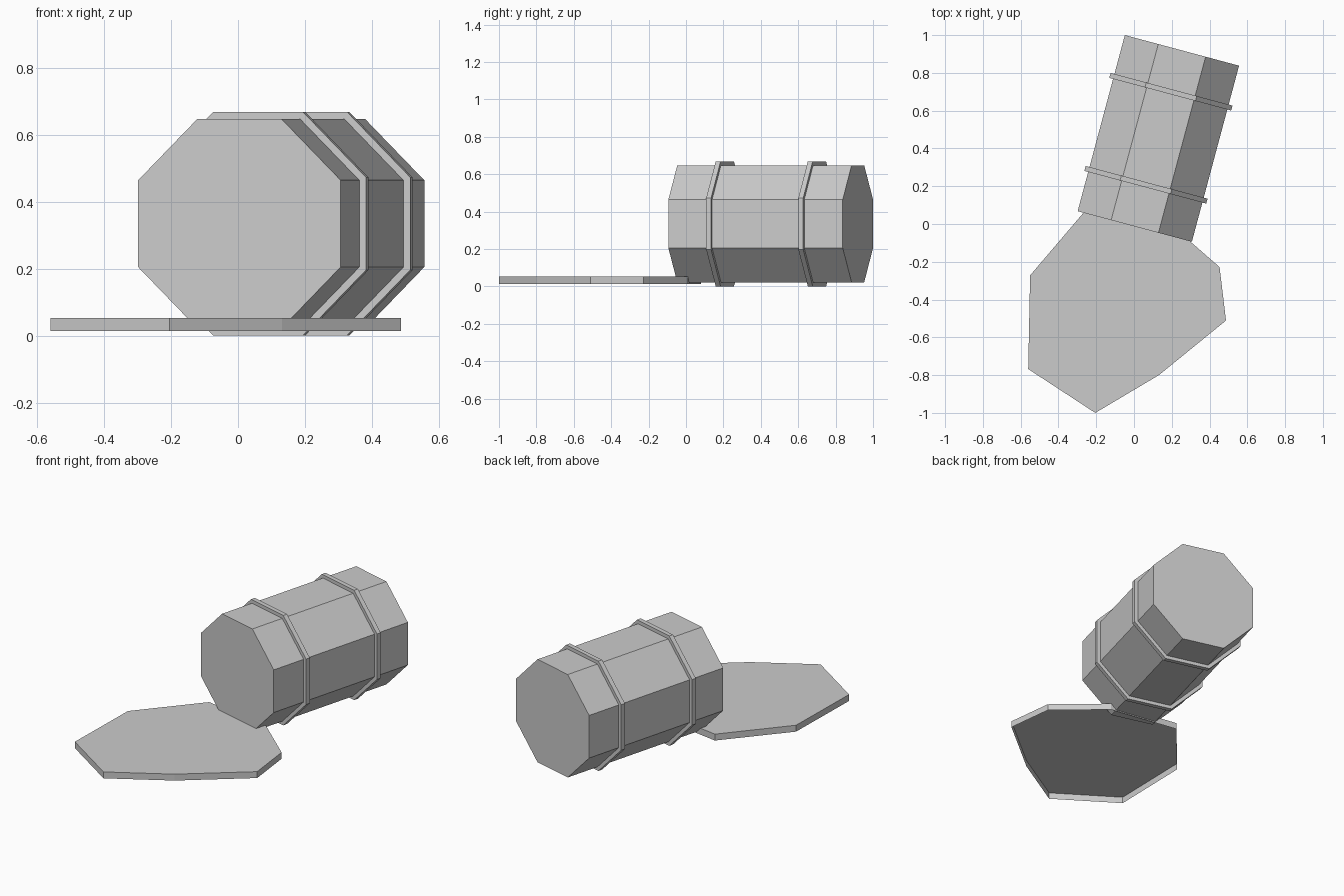
import bpy
import bmesh
import math
from mathutils import Matrix, Vector

if "Cube" in bpy.data.objects:
    bpy.data.objects.remove(bpy.data.objects["Cube"])

TURN = math.radians(-15)          # heading of the barrel on the ground
CENTRE = Vector((0.129, 0.453, 0.3345))
AXIS = Vector((-math.sin(TURN), math.cos(TURN), 0))


def add_object(name, bm):
    mesh = bpy.data.meshes.new(name)
    bm.to_mesh(mesh)
    bm.free()
    obj = bpy.data.objects.new(name, mesh)
    bpy.context.collection.objects.link(obj)
    return obj


def octagon_prism(name, apothem, length, offset):
    """Eight-sided prism lying along the barrel axis, flat side down."""
    bm = bmesh.new()
    r = apothem / math.cos(math.pi / 8)
    bmesh.ops.create_cone(bm, cap_ends=True, segments=8,
                          radius1=r, radius2=r, depth=length)
    # put flats at the top, bottom and sides, whatever the start angle
    v = bm.verts[:][0].co
    spin = math.pi / 8 - math.atan2(v.y, v.x)
    place = (Matrix.Translation(CENTRE + AXIS * offset)
             @ Matrix.Rotation(TURN, 4, 'Z')
             @ Matrix.Rotation(math.pi / 2, 4, 'X')
             @ Matrix.Rotation(spin, 4, 'Z'))
    bmesh.ops.transform(bm, matrix=place, verts=bm.verts)
    return add_object(name, bm)


# barrel body and its two hoops
octagon_prism("barrel_body", 0.313, 0.965, 0)
for name, offset in (("front_hoop", -0.254), ("back_hoop", 0.256)):
    octagon_prism(name, 0.334, 0.027, offset)

# spilled puddle: irregular flat top with a low rim, open underneath
outline = [(-0.56, -0.768), (-0.205, -1.0), (0.132, -0.8), (0.487, -0.511),
           (0.453, -0.228), (0.18, 0.01), (-0.25, 0.08), (-0.55, -0.272)]
bm = bmesh.new()
top = [bm.verts.new((x, y, 0.053)) for x, y in outline]
low = [bm.verts.new((x, y, 0.014)) for x, y in outline]
bm.faces.new(top)
for i in range(len(outline)):
    j = (i + 1) % len(outline)
    bm.faces.new((low[i], low[j], top[j], top[i]))
add_object("puddle", bm)
